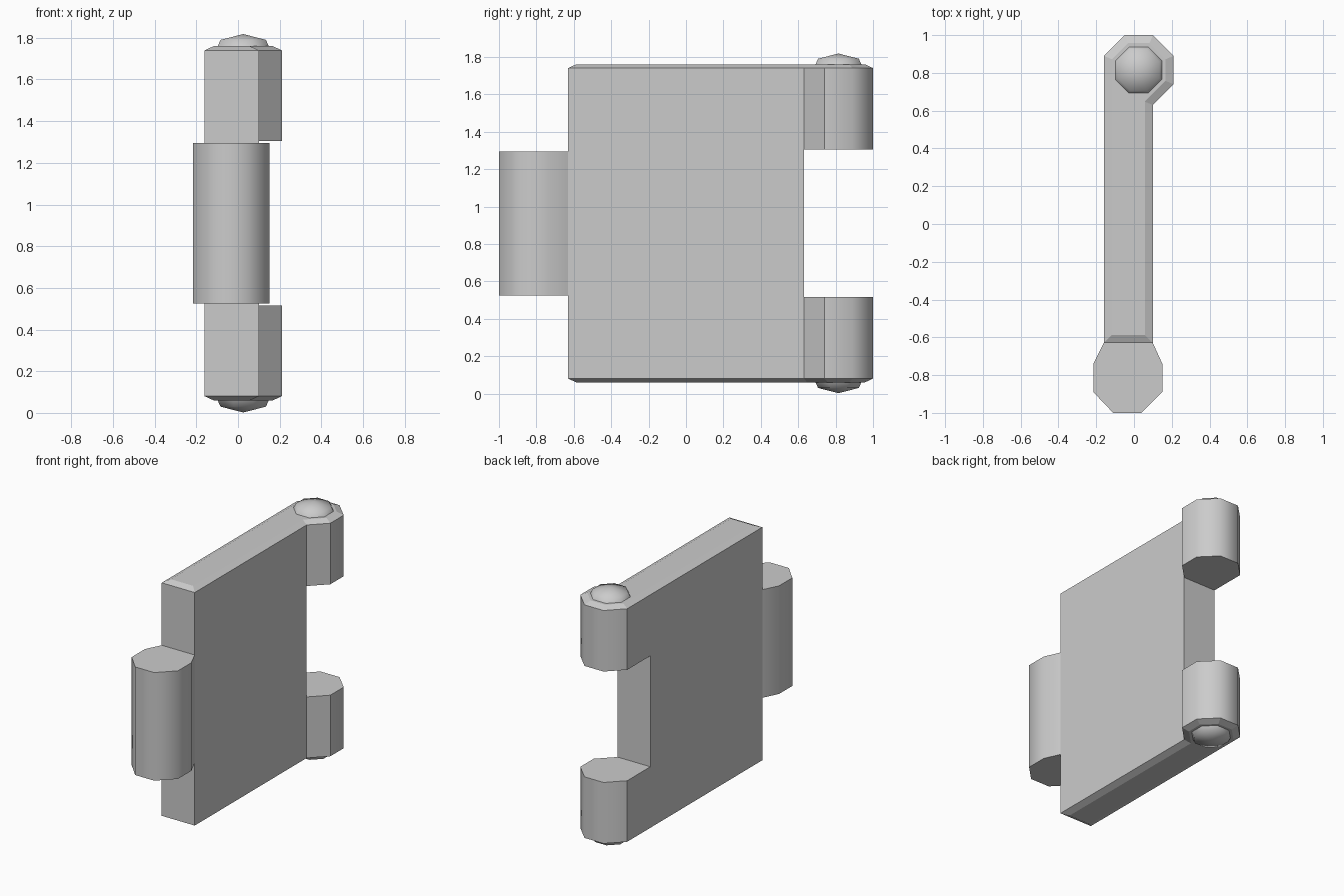
import bpy, bmesh, math
from mathutils import Vector

if "Cube" in bpy.data.objects:
    bpy.data.objects.remove(bpy.data.objects["Cube"])

MID = 0.91      # mirror height of the whole part
CHAMFER = 0.043


def inset(pts, d):
    """Offset a counter-clockwise outline inwards by d."""
    out = []
    for i, p in enumerate(pts):
        p = Vector(p)
        a = (p - Vector(pts[i - 1])).normalized()
        b = (Vector(pts[(i + 1) % len(pts)]) - p).normalized()
        na, nb = Vector((-a.y, a.x)), Vector((-b.y, b.x))
        out.append(p + (na + nb) * d / (1 + na.dot(nb)))
    return out


def ring(bm, pts, z):
    return [bm.verts.new((p[0], p[1], z)) for p in pts]


def walls(bm, lo, hi, smooth_from=None, smooth_to=None):
    n = len(lo)
    for i in range(n):
        j = (i + 1) % n
        f = bm.faces.new((lo[i], lo[j], hi[j], hi[i]))
        f.smooth = smooth_from is not None and smooth_from <= i <= smooth_to


def finish(bm, name, angle=50):
    bmesh.ops.recalc_face_normals(bm, faces=bm.faces)
    for e in bm.edges:
        e.smooth = len(e.link_faces) == 2 and e.calc_face_angle(0) < math.radians(angle)
    me = bpy.data.meshes.new(name)
    bm.to_mesh(me)
    bm.free()
    ob = bpy.data.objects.new(name, me)
    bpy.context.collection.objects.link(ob)
    return ob


# Hinge leaf with two end knuckles and a notch between them
leaf = [(-.16, -.63), (.10, -.63), (.10, .63), (.21, .74), (.21, .89),
        (.10, 1.0), (-.05, 1.0), (-.16, .89), (-.16, .63)]
bm = bmesh.new()
small = inset(leaf, CHAMFER)
r = [ring(bm, p, z) for p, z in ((small, .06), (leaf, .08), (leaf, .515),
                                 (leaf, 1.305), (leaf, 1.74), (small, 1.76))]
bm.faces.new(r[0])
bm.faces.new(r[5])
walls(bm, r[0], r[1])
walls(bm, r[1], r[2], 3, 6)
walls(bm, r[3], r[4], 3, 6)
walls(bm, r[4], r[5])
core = (0, 1, 2, 8)                       # leaf corners beside the notch
walls(bm, [r[2][i] for i in core], [r[3][i] for i in core])
for k in (2, 3):                          # knuckle faces inside the notch
    bm.faces.new(r[k][2:])
finish(bm, "hinge_leaf")

# Single middle knuckle on the opposite edge
knuckle = [(.10, -.63), (-.16, -.63), (-.215, -.74), (-.215, -.89),
           (-.11, -1.0), (.04, -1.0), (.15, -.89), (.15, -.74)]
bm = bmesh.new()
lo, hi = ring(bm, knuckle, .525), ring(bm, knuckle, 1.295)
walls(bm, lo, hi, 1, 7)
bm.faces.new(lo)
bm.faces.new(hi)
finish(bm, "middle_knuckle")

# Domed pin heads, mirrored top and bottom
for name, s in (("top_pin_head", 1), ("bottom_pin_head", -1)):
    bm = bmesh.new()
    rings = []
    for rad, h in ((.135, .845), (.118, .88)):
        pts = [(.025 + rad * math.cos(math.radians(22.5 + 45 * i)),
                .815 + rad * math.sin(math.radians(22.5 + 45 * i))) for i in range(8)]
        rings.append(ring(bm, pts, MID + s * h))
    walls(bm, rings[0], rings[1], 0, 7)
    tip = bm.verts.new((.025, .815, MID + s * .908))
    for i in range(8):
        bm.faces.new((rings[1][i], rings[1][(i + 1) % 8], tip)).smooth = True
    bm.faces.new(rings[0])
    finish(bm, name, 70)
